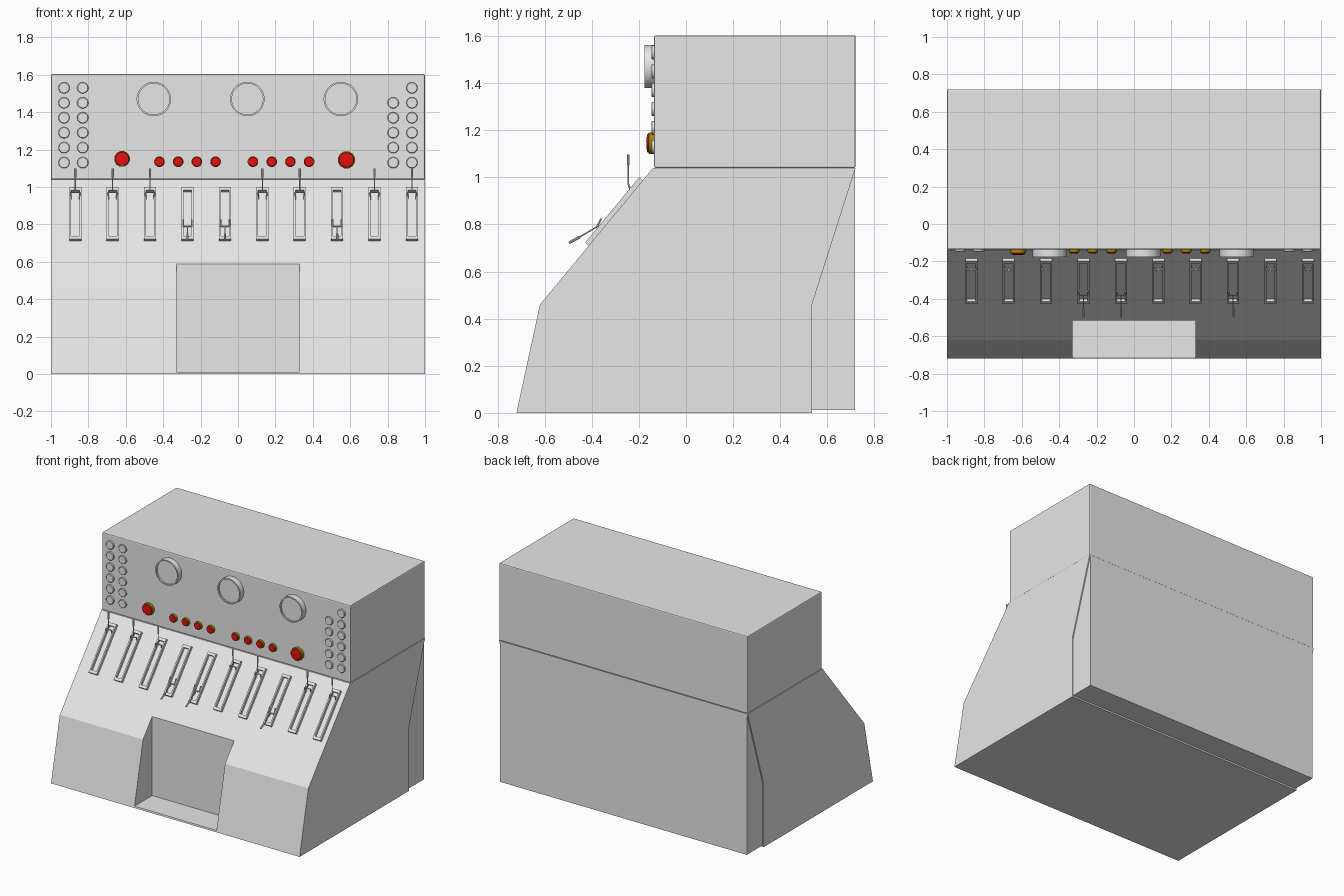
import bpy, bmesh, math
from mathutils import Matrix, Vector

cube = bpy.data.objects.get("Cube")
if cube:
    bpy.data.objects.remove(cube, do_unlink=True)


def material(name, rgb):
    m = bpy.data.materials.new(name)
    m.use_nodes = True
    m.diffuse_color = (*rgb, 1)
    m.node_tree.nodes["Principled BSDF"].inputs["Base Color"].default_value = (*rgb, 1)
    return m


GREY = material("grey paint", (0.8, 0.8, 0.8))
RED = material("red lens", (0.8, 0.005, 0.005))
GOLD = material("gold bezel", (0.4, 0.25, 0.0))


def finish(name, bm, mats=(GREY,), smooth=False):
    bmesh.ops.recalc_face_normals(bm, faces=bm.faces)
    mesh = bpy.data.meshes.new(name)
    bm.to_mesh(mesh)
    bm.free()
    for m in mats:
        mesh.materials.append(m)
    ob = bpy.data.objects.new(name, mesh)
    bpy.context.collection.objects.link(ob)
    bpy.ops.object.select_all(action='DESELECT')
    ob.select_set(True)
    bpy.context.view_layer.objects.active = ob
    if smooth:
        bpy.ops.object.shade_smooth_by_angle(angle=math.radians(35))
    return ob


def add_box(bm, lo, hi, frame=Matrix()):
    lo, hi = Vector(lo), Vector(hi)
    size = Matrix.Diagonal((*(hi - lo), 1))
    bmesh.ops.create_cube(bm, size=1, matrix=frame @ Matrix.Translation((lo + hi) / 2) @ size)


def add_rod(bm, a, b, radius, sides=8):
    a, b = Vector(a), Vector(b)
    turn = (b - a).to_track_quat('Z', 'Y').to_matrix().to_4x4()
    bmesh.ops.create_cone(bm, cap_ends=True, segments=sides, radius1=radius, radius2=radius,
                          depth=(b - a).length, matrix=Matrix.Translation((a + b) / 2) @ turn)


def box(name, lo, hi):
    bm = bmesh.new()
    add_box(bm, lo, hi)
    return finish(name, bm)


PANEL_Y = -0.135


def turned(name, profile, x, z, sides, mats=(GREY,), lens_radius=0):
    """Turn (radius, height) points about an axis coming out of the upper panel."""
    bm = bmesh.new()
    rings = []
    for r, h in profile:
        rings.append([bm.verts.new((x + r * math.cos(t), PANEL_Y - h, z + r * math.sin(t)))
                      for t in (math.tau * (i + 0.5) / sides for i in range(sides))])
    for a, b in zip(rings, rings[1:]):
        for i in range(sides):
            j = (i + 1) % sides
            bm.faces.new((a[i], a[j], b[j], b[i]))
    bm.faces.new(rings[0])
    cap = bm.faces.new(rings[-1])
    if lens_radius:
        for f in bm.faces:
            c = f.calc_center_median()
            if c.y < PANEL_Y - 0.001 and math.hypot(c.x - x, c.z - z) < lens_radius:
                f.material_index = 1
    return finish(name, bm, mats, smooth=True)


# Sloping desk body
bm = bmesh.new()
side = [(-0.72, 0), (-0.62, 0.46), (-0.14, 1.04), (0.72, 1.04), (0.535, 0.46), (0.535, 0)]
face = bm.faces.new([bm.verts.new((-1, y, z)) for y, z in side])
ext = bmesh.ops.extrude_face_region(bm, geom=[face])
bmesh.ops.translate(bm, vec=(2, 0, 0), verts=[v for v in ext["geom"] if isinstance(v, bmesh.types.BMVert)])
body = finish("desk_body", bm)

# Knee recess
cutter = box("knee_recess_cutter", (-0.33, -1, 0.012), (0.33, -0.515, 0.9))
cutter.hide_render = True
mod = body.modifiers.new("knee recess", 'BOOLEAN')
mod.operation = 'DIFFERENCE'
mod.solver = 'EXACT'
mod.object = cutter
bpy.context.view_layer.objects.active = body
bpy.ops.object.modifier_apply(modifier=mod.name)
bpy.data.objects.remove(cutter, do_unlink=True)

# Rear cover and upper cabinet
box("rear_cover", (-0.992, 0.5, 0.012), (0.992, 0.718, 1.035))
cabinet = box("upper_cabinet", (-1, PANEL_Y, 1.04), (1, 0.72, 1.603))
bevel = cabinet.modifiers.new("soft edges", 'BEVEL')
bevel.width = 0.007
bevel.segments = 2

# Dial gauges with raised rims
for x in (-0.45, 0.05, 0.55):
    turned("dial_gauge", [(0.092, 0), (0.092, 0.042), (0.083, 0.042), (0.083, 0.032)], x, 1.47, 32)

# Round buttons in columns at both ends
for x, first in ((-0.93, 0), (-0.83, 0), (0.83, 1), (0.93, 0)):
    for row in range(first, 6):
        turned("round_button", [(0.03, 0), (0.03, 0.009), (0.027, 0.012)], x, 1.53 - 0.08 * row, 20)


# Red lamps in gold bezels
def lamp(name, x, z, r, h):
    turned(name, [(r, 0), (r, h * 0.7), (r * 0.88, h * 0.75), (r * 0.82, h * 0.95), (r * 0.5, h)],
           x, z, 12, (GOLD, RED), r * 0.87)


lamp("large_lamp", -0.62, 1.15, 0.043, 0.03)
lamp("large_lamp", 0.58, 1.145, 0.047, 0.032)
for start in (-0.42, 0.08):
    for i in range(4):
        lamp("small_lamp", start + 0.1 * i, 1.135, 0.029, 0.022)

# Lever switches on the slope
along = Vector((0, 0.48, 0.58)).normalized()
out = Vector((0, -along.z, along.y))
for i in range(10):
    x = -0.87 + 0.2 * i
    origin = Vector((x, -0.62, 0.46))
    frame = Matrix((Vector((1, 0, 0)), along, out)).transposed().to_4x4()
    frame.translation = origin
    bm = bmesh.new()
    for s in (-1, 1):
        a, b = sorted((s * 0.022, s * 0.032))
        add_box(bm, (a, 0.325, -0.004), (b, 0.685, 0.02), frame)
    for lo, hi in ((0.325, 0.345), (0.665, 0.685)):
        add_box(bm, (-0.022, lo, -0.004), (0.022, hi, 0.02), frame)
    finish("lever_frame", bm)

    # Lever: fork, rod and grip, either up or down
    if i in (3, 4, 7):
        hinge, pivot = (-0.36, 0.825), (-0.378, 0.79)
        joint, tip = (-0.45, 0.748), (-0.497, 0.722)
    else:
        hinge, pivot = (-0.232, 0.935), (-0.245, 0.972)
        joint, tip = (-0.245, 1.05), (-0.245, 1.098)
    bm = bmesh.new()
    add_rod(bm, (x - 0.025, *pivot), (x + 0.025, *pivot), 0.004)
    for s in (-0.023, 0.023):
        add_rod(bm, (x + s, *hinge), (x + s, *pivot), 0.004)
    add_rod(bm, (x, *pivot), (x, *joint), 0.003)
    add_rod(bm, (x, *joint), (x, *tip), 0.006)
    finish("lever", bm, smooth=True)
